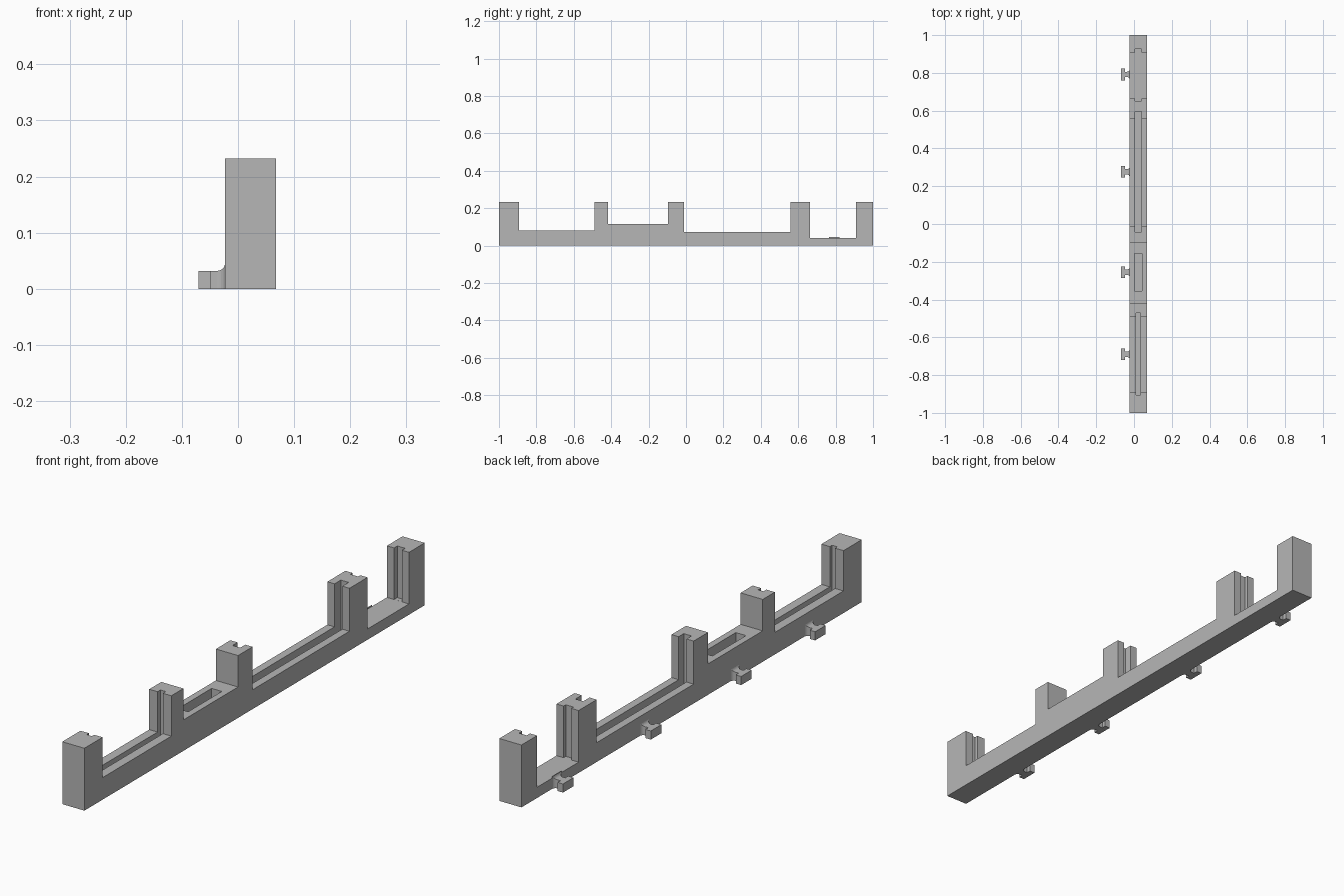
import bpy, bmesh, math

if "Cube" in bpy.data.objects:
    bpy.data.objects.remove(bpy.data.objects["Cube"])

grey = bpy.data.materials.new("light grey")
grey.diffuse_color = (0.47, 0.47, 0.47, 1)
grey.use_nodes = True
grey.node_tree.nodes["Principled BSDF"].inputs["Base Color"].default_value = grey.diffuse_color

X0, X1 = -0.023, 0.068          # rail sides
XM = (X0 + X1) / 2              # slot centre line
TOP = 0.232                     # post height


def make_object(name, bm):
    bmesh.ops.recalc_face_normals(bm, faces=bm.faces)
    mesh = bpy.data.meshes.new(name)
    bm.to_mesh(mesh)
    bm.free()
    mesh.materials.append(grey)
    obj = bpy.data.objects.new(name, mesh)
    bpy.context.collection.objects.link(obj)
    return obj


def add_box(bm, x0, x1, y0, y1, z0, z1):
    verts = bmesh.ops.create_cube(bm, size=1)["verts"]
    for v in verts:
        v.co = (x0 + (v.co.x + 0.5) * (x1 - x0),
                y0 + (v.co.y + 0.5) * (y1 - y0),
                z0 + (v.co.z + 0.5) * (z1 - z0))


# Rail with posts: side profile with four bays (start, end, floor height)
bays = [(-0.893, -0.489, 0.082), (-0.418, -0.097, 0.115),
        (-0.012, 0.558, 0.072), (0.664, 0.908, 0.040)]
profile = [(-1, 0), (-1, TOP)]
for a, b, z in bays:
    profile += [(a, TOP), (a, z), (b, z), (b, TOP)]
profile += [(1, TOP), (1, 0)]

bm = bmesh.new()
face = bm.faces.new([bm.verts.new((X0, y, z)) for y, z in profile])
side = bmesh.ops.extrude_face_region(bm, geom=[face])["geom"]
bmesh.ops.translate(bm, vec=(X1 - X0, 0, 0),
                    verts=[g for g in side if isinstance(g, bmesh.types.BMVert)])
rail = make_object("rail_with_posts", bm)

# Slots that notch the posts and groove the bay floors
slots = [(-0.906, -0.472, 0.011, 0.04), (-0.355, -0.157, 0.021, 0.04),
         (-0.042, 0.595, 0.016, 0.04), (0.651, 0.927, 0.016, 0.0401)]
bm = bmesh.new()
for y0, y1, half, z in slots:
    add_box(bm, XM - half, XM + half, y0, y1, z, TOP + 0.1)
cutter = make_object("slot_cutter", bm)
cutter.hide_render = True
cutter.hide_viewport = True
cut = rail.modifiers.new("slots", "BOOLEAN")
cut.operation = "DIFFERENCE"
cut.solver = "EXACT"
cut.object = cutter

# T-shaped pegs: stem flares into the rail, block head at the end
H = 0.032
R = 0.014
for i, yc in enumerate((-0.69, -0.255, 0.276, 0.792)):
    bm = bmesh.new()
    add_box(bm, -0.070, -0.048, yc - 0.031, yc + 0.031, 0, H)
    make_object(f"peg_head_{i + 1}", bm)

    bm = bmesh.new()
    sections = [(-0.048, 0)]
    for k in range(7):
        t = k / 6 * math.pi / 2
        sections.append((X0 - R + R * math.sin(t), R * (1 - math.cos(t))))
    rings = []
    for x, o in sections:
        w = 0.014 + o
        rings.append([bm.verts.new(c) for c in (
            (x, yc - w, 0), (x, yc + w, 0), (x, yc + w, H + o), (x, yc - w, H + o))])
    for a, b in zip(rings, rings[1:]):
        for j in range(4):
            n = (j + 1) % 4
            bm.faces.new((a[j], a[n], b[n], b[j]))
    bm.faces.new(rings[0])
    bm.faces.new(rings[-1])
    make_object(f"peg_stem_{i + 1}", bm)
